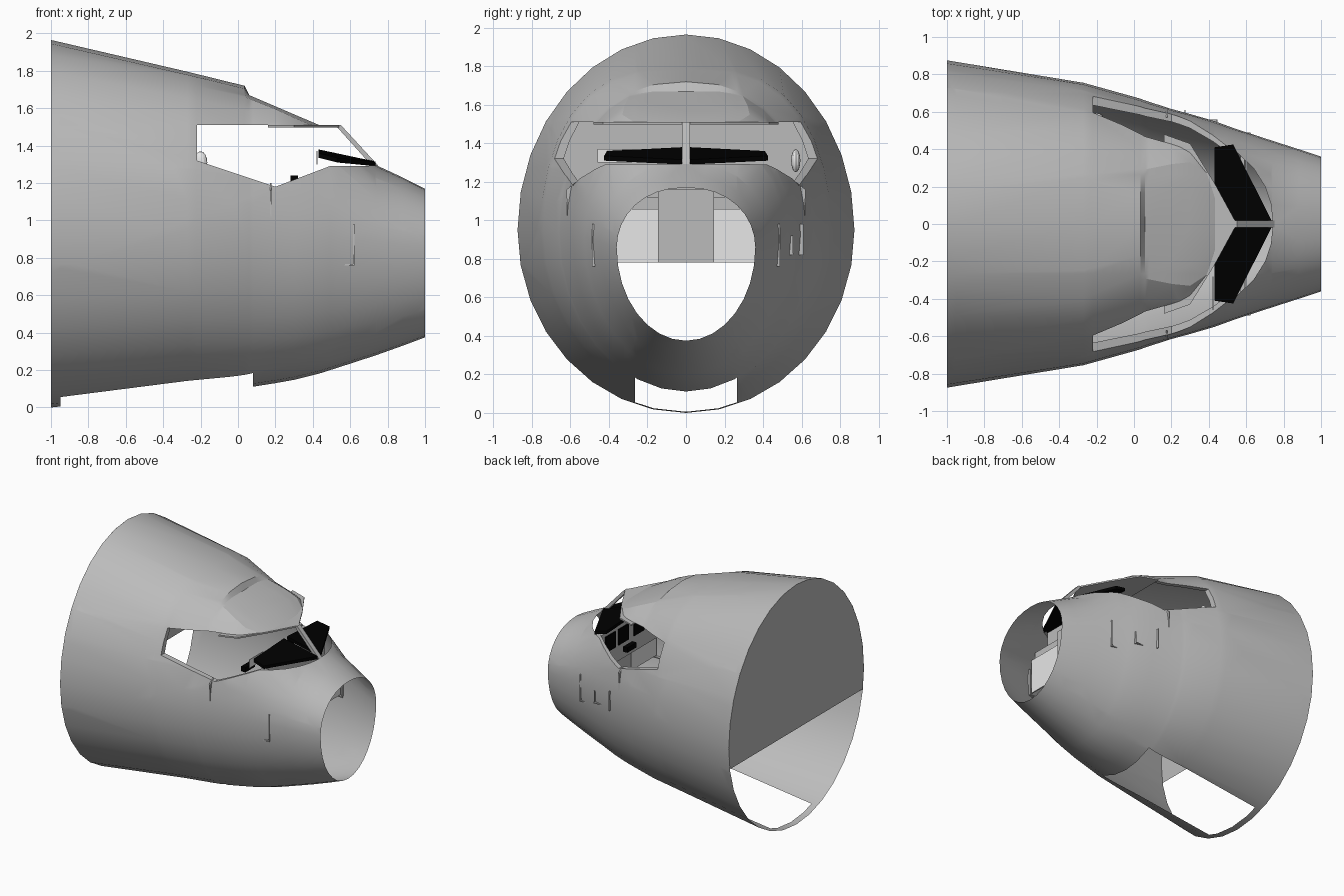
import bpy, bmesh, math
from mathutils import Vector

if "Cube" in bpy.data.objects:
    bpy.data.objects.remove(bpy.data.objects["Cube"])


def material(name, value):
    m = bpy.data.materials.new(name)
    m.use_nodes = True
    col = (value, value, value, 1)
    m.diffuse_color = col
    m.node_tree.nodes["Principled BSDF"].inputs["Base Color"].default_value = col
    return m


GREY = material("hull grey", 0.5)
LIGHT = material("panel light grey", 0.8)
BLACK = material("glareshield black", 0.0)


def finish(name, bm, mat, smooth=False):
    me = bpy.data.meshes.new(name)
    bm.to_mesh(me)
    bm.free()
    ob = bpy.data.objects.new(name, me)
    bpy.context.collection.objects.link(ob)
    me.materials.append(mat)
    if smooth:
        bpy.ops.object.select_all(action="DESELECT")
        ob.select_set(True)
        bpy.context.view_layer.objects.active = ob
        bpy.ops.object.shade_smooth_by_angle(angle=math.radians(22))
    return ob


def prism(name, pts, offset, mat):
    """Flat polygon pushed along an offset into a solid."""
    bm = bmesh.new()
    f = bm.faces.new([bm.verts.new(p) for p in pts])
    r = bmesh.ops.extrude_face_region(bm, geom=[f], use_keep_orig=True)
    for v in r["geom"]:
        if isinstance(v, bmesh.types.BMVert):
            v.co += Vector(offset)
    bmesh.ops.recalc_face_normals(bm, faces=bm.faces)
    return finish(name, bm, mat)


def box(name, lo, hi, mat):
    (a, b, c), (d, e, f) = lo, hi
    return prism(name, [(a, b, c), (d, b, c), (d, e, c), (a, e, c)], (0, 0, f - c), mat)


# Hull stations: x, half width, top, bottom, widest height, fullness, roof clamp
STATIONS = [
    (-1.0, .875, 1.965, 0, .95, 1, 9), (-.27, .755, 1.795, .085, .95, .68, 9),
    (.035, .67, 1.72, .105, .94, .85, 9), (.06, .66, 1.71, .108, .94, .85, 1.67),
    (.2, .615, 1.65, .13, .93, .68, 1.61), (.3, .588, 1.6, .148, .925, .6, 1.567),
    (.43, .55, 1.54, .18, .92, .85, 1.512),
    (.54, .51, 1.45, .215, .91, .75, 9), (.74, .445, 1.295, .28, .89, .9, 9),
    (.88, .40, 1.23, .33, .87, .9, 9), (1.0, .36, 1.17, .375, .86, .9, 9)]
SIDES = 32


def section(x, w, top, bottom, mid, full, clamp):
    pts = []
    for i in range(SIDES):
        a = math.tau * i / SIDES
        s, c = math.sin(a), math.cos(a)
        p = full if c > 0 else 1
        y = w * math.copysign(abs(s) ** p, s) if abs(s) > 1e-6 else 0
        z = mid + c * (top - mid if c > 0 else mid - bottom)
        pts.append(Vector((x, y, min(z, clamp))))
    return pts


bm = bmesh.new()
rings = [[bm.verts.new(p) for p in section(*s)] for s in STATIONS]
for r0, r1 in zip(rings, rings[1:]):
    for i in range(SIDES):
        j = (i + 1) % SIDES
        bm.faces.new((r0[i], r0[j], r1[j], r1[i]))


def cut(co, no):
    bmesh.ops.bisect_plane(bm, geom=bm.verts[:] + bm.edges[:] + bm.faces[:],
                           plane_co=co, plane_no=no, dist=1e-5)


# Window outline: straight top, sill dropping to a low corner then rising forward
TOP, SILL = 1.51, [(-.22, 1.32), (.2, 1.18), (.49, 1.29), (.75, 1.293)]
for (x0, z0), (x1, z1) in zip(SILL, SILL[1:]):
    cut((x0, 0, z0), (1, 0, 0))
    cut((x0, 0, z0), (z0 - z1, 0, x1 - x0))
cut((0, 0, TOP), (0, 0, 1))


def in_window(p, pad=0.0):
    for (x0, z0), (x1, z1) in zip(SILL, SILL[1:]):
        if x0 - pad <= p.x <= x1 + pad:
            sill = z0 + (z1 - z0) * (p.x - x0) / (x1 - x0)
            if sill - pad < p.z < TOP + pad:
                return True
    return False


# Wheel bay outline
for x in (-.95, .08):
    cut((x, 0, 0), (1, 0, 0))
for y in (-.265, .265):
    cut((0, y, 0), (0, 1, 0))


def in_bay(p):
    return p.z < .4 and -.95 < p.x < .08 and abs(p.y) < .265


gone = [f for f in bm.faces if in_window(f.calc_center_median()) or in_bay(f.calc_center_median())]
bmesh.ops.delete(bm, geom=gone, context="FACES")
bmesh.ops.recalc_face_normals(bm, faces=bm.faces)

# Inward reveal around the side windows
rim = [e for e in bm.edges if e.is_boundary and
       all(in_window(v.co, .004) and v.co.x < .6 for v in e.verts)]
new = bmesh.ops.extrude_edge_only(bm, edges=rim)["geom"]
for v in new:
    if isinstance(v, bmesh.types.BMVert):
        v.co.y *= .93
finish("fuselage_shell", bm, GREY, True)

# Rear wall closing the cabin above floor level
FLOOR = .78
wall = [p for p in section(*STATIONS[0]) if p.z > FLOOR]
half = .86
right = [p for p in wall if p.y >= 0]
left = [p for p in wall if p.y < 0]
bm = bmesh.new()
loop = right + [Vector((-1, half, FLOOR)), Vector((-1, -half, FLOOR))] + left
bm.faces.new([bm.verts.new((-.999, p.y, p.z)) for p in loop])
finish("rear_wall", bm, GREY)

# Windscreen roof lip and centre post
edge = [(.16, .48), (.3, .43), (.43, .22), (.55, 0)]
prism("windscreen_roof", [(x, y, TOP) for x, y in edge] +
      [(x, -y, TOP) for x, y in edge[-2::-1]], (0, 0, -.012), GREY)
prism("centre_post", [(.52, -.02, 1.51), (.55, -.02, 1.51), (.75, -.02, 1.293), (.715, -.02, 1.293)],
      (0, .04, 0), GREY)

# Cockpit panels behind the nose opening
box("centre_panel", (.6, -.145, FLOOR), (.62, .145, 1.16), GREY)
box("panel_header", (.57, -.44, 1.06), (.59, .44, 1.12), GREY)
box("instrument_panel", (.5, -.38, 1.0), (.52, .38, 1.29), GREY)
box("right_sill_plate", (.42, -.46, 1.3), (.425, -.28, 1.37), LIGHT)

for s, side in ((1, "left"), (-1, "right")):
    box(side + "_side_panel", (.595, s * .145, FLOOR), (.605, s * .465, 1.06), LIGHT)
    # Glareshield half, sloping down to the centre post
    prism(side + "_glareshield", [(.43, s * .41, 1.36), (.53, s * .425, 1.335),
                                  (.735, s * .02, 1.315), (.43, s * .02, 1.38)], (0, 0, -.025), BLACK)
    # Displays facing the crew
    for y in (.1, .27):
        box(side + "_display", (.492, s * y - .065, 1.13), (.5, s * y + .065, 1.26), BLACK)
    # Control yoke
    box(side + "_yoke", (.28, s * .24, 1.2), (.32, s * .36, 1.24), BLACK)
    # Side probe with a short foot
    box(side + "_probe", (.615, s * .46, .76), (.622, s * .488, .98), GREY)
    box(side + "_probe_foot", (.56, s * .46, .76), (.62, s * .488, .768), GREY)
    # Drain fin below the window's low corner
    prism(side + "_window_fin", [(.17, s * .57, 1.2), (.17, s * .62, 1.16), (.17, s * .618, 1.02)],
          (.01, 0, 0), GREY)

# Rounded headrest top by the left rear window corner
bm = bmesh.new()
bmesh.ops.create_uvsphere(bm, u_segments=12, v_segments=8, radius=.06)
bmesh.ops.scale(bm, vec=(.6, .4, 1), verts=bm.verts)
bmesh.ops.translate(bm, vec=(-.2, .57, 1.31), verts=bm.verts)
finish("headrest", bm, LIGHT, True)

# Extra service hatch edges on the left flank
box("hatch_edge_rear", (.27, .57, .82), (.276, .61, .98), GREY)
box("hatch_edge_front", (.44, .52, .82), (.446, .555, .92), GREY)
box("hatch_edge_base", (.38, .52, .82), (.446, .56, .828), GREY)
